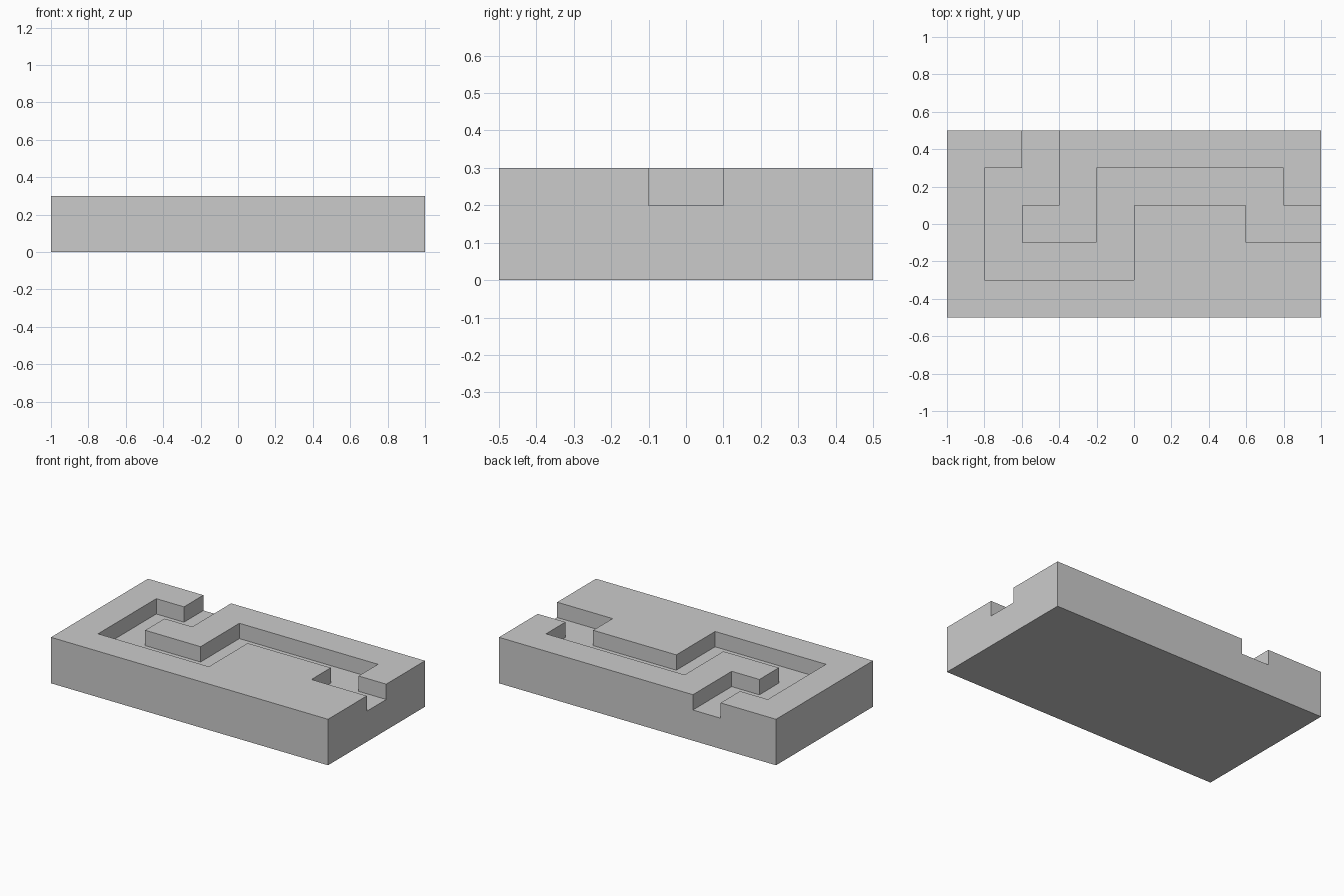
import bpy, bmesh

if "Cube" in bpy.data.objects:
    bpy.data.objects.remove(bpy.data.objects["Cube"])


def prism(name, outline, z0, z1):
    """Extrude a closed counter-clockwise outline from z0 to z1."""
    bm = bmesh.new()
    face = bm.faces.new([bm.verts.new((x, y, z0)) for x, y in outline])
    top = bmesh.ops.extrude_face_region(bm, geom=[face])["geom"]
    verts = [v for v in top if isinstance(v, bmesh.types.BMVert)]
    bmesh.ops.translate(bm, verts=verts, vec=(0, 0, z1 - z0))
    bmesh.ops.recalc_face_normals(bm, faces=bm.faces)
    mesh = bpy.data.meshes.new(name)
    bm.to_mesh(mesh)
    bm.free()
    obj = bpy.data.objects.new(name, mesh)
    bpy.context.collection.objects.link(obj)
    return obj


# Solid slab
slab = prism("grooved_slab", [(-1, -.5), (1, -.5), (1, .5), (-1, .5)], 0, 0.3)

# Winding channel, running past the back and right edges
channel = prism("channel_cutter", [
    (-.6, .7), (-.6, .3), (-.8, .3), (-.8, -.3), (0, -.3), (0, .1),
    (.6, .1), (.6, -.1), (1.2, -.1), (1.2, .1), (.8, .1), (.8, .3),
    (-.2, .3), (-.2, -.1), (-.6, -.1), (-.6, .1), (-.4, .1), (-.4, .7),
], 0.2, 0.5)
channel.hide_render = True

# Carve the channel into the slab
cut = slab.modifiers.new("carve_channel", 'BOOLEAN')
cut.operation = 'DIFFERENCE'
cut.solver = 'EXACT'
cut.object = channel
bpy.context.view_layer.objects.active = slab
bpy.ops.object.modifier_apply(modifier=cut.name)
bpy.data.objects.remove(channel)
